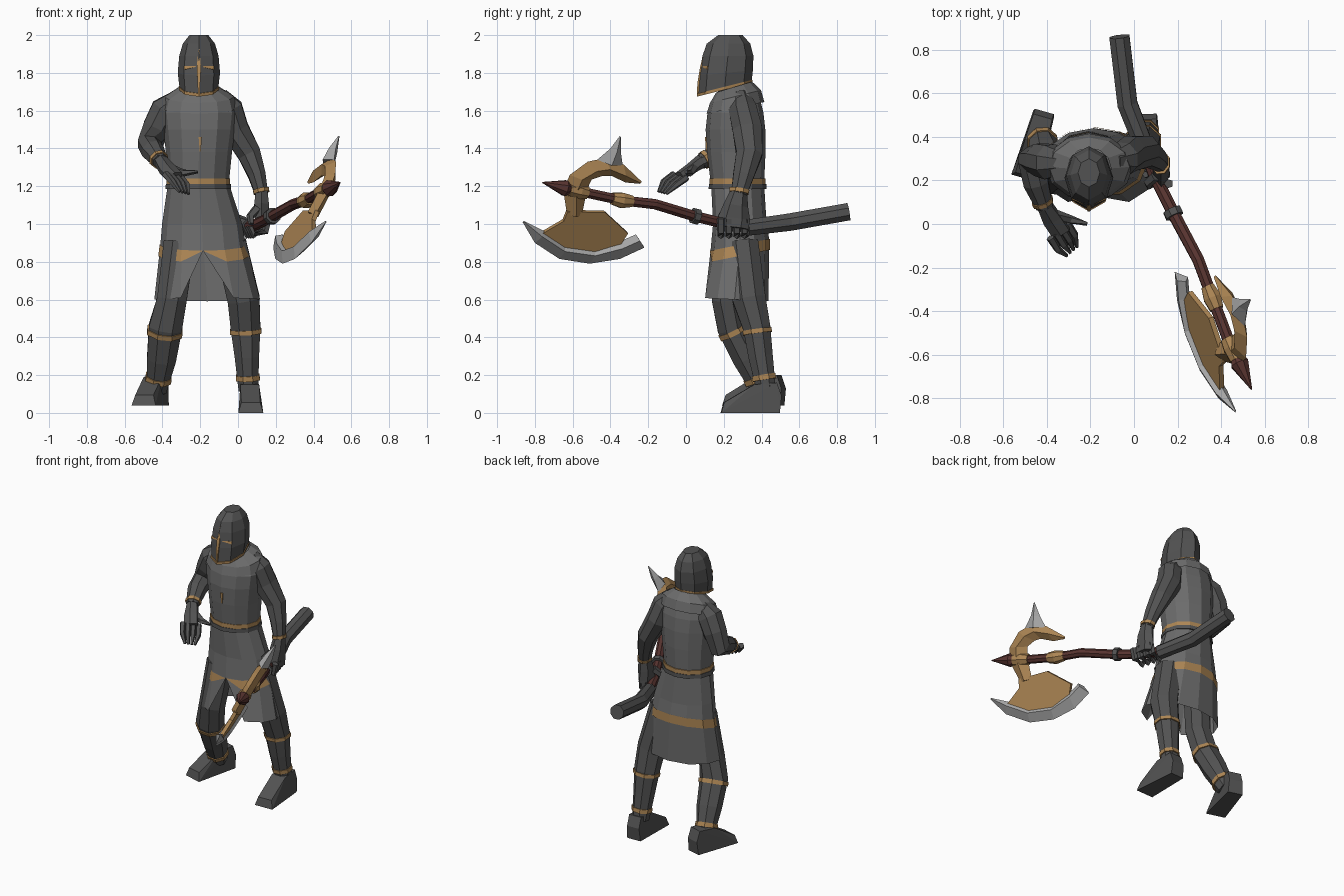
import bpy, bmesh
from math import sin, cos, pi, radians
from mathutils import Vector, Matrix


def material(name, r, g, b):
    m = bpy.data.materials.new(name)
    m.diffuse_color = (r, g, b, 1)
    return m


GOLD = material("gold_trim", .42, .24, .09)
WOOD = material("red_wood", .10, .035, .03)
STEEL = material("steel", .40, .40, .40)
CLOTH = material("grey_cloth", .15, .15, .15)
DARK = material("dark_leather", .085, .085, .085)


def finish(name, bm, mat):
    bmesh.ops.recalc_face_normals(bm, faces=bm.faces)
    me = bpy.data.meshes.new(name)
    bm.to_mesh(me)
    bm.free()
    me.materials.append(mat)
    ob = bpy.data.objects.new(name, me)
    bpy.context.collection.objects.link(ob)
    return ob


def skin(name, rings, mat, caps=True, slit=False):
    """Join equal rings with quads; slit drops the front vertex of the last ring."""
    bm = bmesh.new()
    vs = [[bm.verts.new(p) for p in r] for r in rings]
    n = len(vs[0])
    for k in range(len(vs) - 1):
        a, b = vs[k], vs[k + 1]
        for i in range(n):
            j = (i + 1) % n
            quad = [a[i], a[j], b[j], b[i]]
            if slit and k == len(vs) - 2:
                quad = [v for v in quad if v is not b[0]]
            bm.faces.new(quad)
    if slit:
        bm.verts.remove(vs[-1][0])
    if caps:
        bm.faces.new(vs[0])
        bm.faces.new(vs[-1])
    return finish(name, bm, mat)


def ring(cx, cy, cz, rx, ry, tilt=0, n=12):
    """Horizontal ellipse starting at the front; tilt lifts the back."""
    return [Vector((cx + rx * sin(2 * pi * i / n), cy - ry * cos(2 * pi * i / n),
                    cz - tilt * ry * cos(2 * pi * i / n))) for i in range(n)]


def tube(name, pts, mat, n=6):
    """Sweep an ellipse along points (x, y, z, r) or (x, y, z, rx, ry)."""
    c = [Vector(p[:3]) for p in pts]
    rings = []
    for i, p in enumerate(pts):
        t = (c[min(i + 1, len(c) - 1)] - c[max(i - 1, 0)]).normalized()
        u = (Vector((1, 0, 0)) - t * t.x).normalized()
        v = t.cross(u)
        rings.append([c[i] + u * p[3] * cos(2 * pi * (k + .5) / n)
                      + v * p[-1] * sin(2 * pi * (k + .5) / n) for k in range(n)])
    return skin(name, rings, mat)


def hull(name, pts, mat):
    bm = bmesh.new()
    for p in pts:
        bm.verts.new(p)
    bmesh.ops.convex_hull(bm, input=bm.verts)
    return finish(name, bm, mat)


# Helmet with rim and face cross
HX = -.207
skin("helmet", [ring(HX, .235, 2.0, .05, .065, 0, 8), ring(HX, .225, 1.955, .085, .115, 0, 8),
                ring(HX, .222, 1.89, .104, .135, 0, 8), ring(HX, .212, 1.80, .112, .142, .1, 8),
                ring(HX, .205, 1.715, .102, .142, .25, 8)], DARK)
skin("helmet_rim", [ring(HX, .205, 1.727, .107, .147, .25, 8),
                    ring(HX, .205, 1.711, .106, .147, .25, 8)], GOLD)
tube("face_cross_upright", [(HX, .103, 1.925, .004), (HX, .08, 1.83, .016, .008),
                            (HX, .066, 1.75, .01, .007), (HX, .062, 1.69, .007)], GOLD, 4)
tube("face_cross_arms", [(HX - .075, .12, 1.825, .013), (HX, .08, 1.835, .008),
                         (HX + .075, .12, 1.825, .013)], GOLD, 4)

# Torso, cowl and belt
tube("neck", [(HX, .25, 1.66, .085), (HX, .23, 1.80, .075)], DARK, 8)
skin("torso", [ring(-.205, .255, 1.715, .085, .085, .3), ring(-.205, .265, 1.66, .18, .12, .25),
               ring(-.205, .262, 1.59, .2, .148), ring(-.205, .262, 1.50, .19, .158),
               ring(-.207, .266, 1.38, .175, .155), ring(-.21, .273, 1.2, .16, .14)], CLOTH)
skin("cowl", [ring(-.205, .255, 1.725, .10, .095, .3), ring(-.205, .262, 1.675, .185, .135, .25),
              ring(-.205, .262, 1.615, .2, .153, .2)], CLOTH, caps=False)
skin("belt", [ring(-.21, .273, 1.24, .168, .149), ring(-.21, .273, 1.21, .168, .149)], GOLD)
skin("belt_strap", [ring(-.21, .273, 1.212, .172, .152), ring(-.21, .273, 1.185, .174, .153)], DARK)
tube("chest_emblem_upright", [(-.2, .105, 1.46, .012, .006), (-.2, .108, 1.385, .004)], GOLD, 4)
tube("chest_emblem_bar", [(-.24, .112, 1.44, .008), (-.16, .112, 1.44, .008)], GOLD, 4)

# Skirt, slit at the front, with its band
skin("skirt", [ring(-.21, .273, 1.22, .16, .14), ring(-.19, .285, 1.0, .212, .142),
               ring(-.185, .285, .89, .226, .155, .2), ring(-.163, .257, .6, .28, .18, -.05)],
     CLOTH, caps=False, slit=True)
skin("skirt_band", [ring(-.185, .285, .89, .230, .159, .2), ring(-.18, .28, .83, .242, .165, .2)],
     GOLD, caps=False, slit=True)

# Legs with bands
LEGS = {
    "right": [(-.31, .25, .9, .09), (-.35, .215, .6, .085), (-.385, .24, .45, .095, .08),
              (-.405, .32, .29, .083, .08), (-.43, .405, .12, .055, .06)],
    "left": [(-.04, .30, .9, .09), (.03, .335, .6, .092, .095), (.04, .375, .45, .085, .078),
             (.047, .395, .3, .07, .07), (.055, .425, .12, .056, .055)]}
for side, pts in LEGS.items():
    tube(side + "_leg", pts, DARK, 8)
    for label, a, b, f in (("knee", 2, 3, .05), ("ankle", 3, 4, .55)):
        p, q = Vector(pts[a][:3]), Vector(pts[b][:3])
        r = pts[a][3] * (1 - f) + pts[b][3] * f + .006
        ry = pts[a][-1] * (1 - f) + pts[b][-1] * f + .006
        tube(side + "_" + label + "_band",
             [(*p.lerp(q, f), r, ry), (*p.lerp(q, f + .15), r, ry)], GOLD, 8)

# Boots
FOOT = [(.066, -.235, 0), (.05, -.22, .055), (.055, -.1, .095), (.05, -.06, .15),
        (.045, .06, .16), (.045, .085, .09), (.05, .075, 0)]
for side, loc, yaw in (("right", (-.435, .435, .04), -16), ("left", (.06, .42, 0), 2)):
    m = Matrix.Translation(loc) @ Matrix.Rotation(radians(yaw), 4, 'Z')
    hull(side + "_boot", [m @ Vector((s * x, y, z)) for x, y, z in FOOT for s in (-1, 1)], DARK)

# Arms and cuffs
tube("right_arm", [(-.31, .28, 1.67, .05), (-.385, .285, 1.60, .085), (-.43, .295, 1.51, .08),
                   (-.468, .295, 1.42, .068, .075), (-.45, .19, 1.385, .062),
                   (-.41, .08, 1.33, .042)], DARK, 8)
tube("right_cuff", [(-.422, .11, 1.345, .053), (-.415, .093, 1.336, .05)], GOLD, 8)
tube("left_arm", [(-.10, .29, 1.68, .05), (-.05, .30, 1.61, .08), (-.015, .325, 1.5, .078, .085),
                  (.06, .335, 1.37, .066, .075), (.10, .305, 1.26, .05, .06),
                  (.125, .28, 1.16, .037, .045)], DARK, 8)
tube("left_cuff", [(.121, .283, 1.185, .046, .057), (.125, .28, 1.165, .045, .055)], GOLD, 8)

# Open hand
tube("right_palm", [(-.41, .085, 1.335, .038), (-.375, .02, 1.29, .05, .03),
                    (-.335, -.04, 1.25, .05, .026)], DARK)
w = Vector((.026, .022, -.006))
for i in range(4):
    o = w * (i - 1.5)
    p = [Vector(q) + o for q in ((-.345, -.03, 1.255), (-.31, -.085, 1.215))]
    e = Vector((-.285, -.125, 1.165)) + o * .6
    tube("right_finger_%d" % (i + 1), [(*p[0], .02), (*p[1], .018), (*e, .009)], DARK, 5)
tube("right_thumb", [(-.37, .045, 1.30, .026), (-.29, .02, 1.27, .02), (-.215, .0, 1.275, .009)], DARK, 5)

# Closed hand around the shaft
tube("left_palm", [(.125, .28, 1.17, .036, .045), (.125, .265, 1.10, .045, .065),
                   (.125, .255, 1.03, .04, .085), (.135, .25, .98, .028, .08)], DARK)
for i in range(4):
    y = .185 + i * .042
    x = .115 - i * .012
    tube("left_finger_%d" % (i + 1), [(x + .045, y, 1.03, .022), (x + .03, y, .96, .022),
                                     (x - .03, y, .94, .02), (x - .05, y, .985, .016)], DARK, 5)
tube("left_thumb", [(.10, .22, 1.08, .026), (.065, .19, 1.04, .022), (.07, .17, 1.0, .014)], DARK, 5)

# Axe shaft, grip and collars
tube("axe_grip", [(-.067, .86, 1.065, .05), (-.03, .55, 1.01, .05), (.06, .32, .98, .046)], DARK, 8)
tube("axe_shaft", [(.05, .35, .982, .032), (.10, .21, 1.0, .03), (.18, .05, 1.04, .03),
                   (.295, -.165, 1.105, .029), (.36, -.34, 1.125, .028), (.44, -.55, 1.17, .028),
                   (.48, -.64, 1.187, .03)], WOOD, 8)
tube("axe_point", [(.475, -.615, 1.185, .03), (.485, -.64, 1.19, .045), (.54, -.76, 1.22, .003)], WOOD, 8)
tube("shaft_ring", [(.173, .065, 1.037, .044), (.187, .035, 1.045, .044)], DARK, 8)
tube("shaft_collar", [(.337, -.285, 1.12, .032), (.36, -.34, 1.125, .044),
                      (.38, -.39, 1.135, .034)], GOLD, 8)
tube("head_socket", [(.43, -.525, 1.165, .036), (.45, -.565, 1.175, .044),
                     (.475, -.62, 1.185, .038)], GOLD, 8)

# Axe head: side profiles (y, z) laid on the slanted plane of the blade
NORMAL = Vector((1, .323, -.519)).normalized()


def on_plane(p):
    return Vector((-.3385 - .323 * p[0] + .519 * p[1], p[0], p[1]))


def ribbon(name, pairs, t, f, mat):
    """Blade of diamond section between outer and inner points, ridge at f."""
    rings = []
    for k, (a, b) in enumerate(pairs):
        a, b = on_plane(a), on_plane(b)
        h = NORMAL * min(t, (a - b).length * .4)
        m = a.lerp(b, f)
        rings.append([a, m + h, b, m - h])
    return skin(name, rings, mat)


ribbon("axe_crescent", [((-.63, 1.05), (-.55, 1.05)), ((-.65, 1.18), (-.525, 1.18)),
                        ((-.615, 1.26), (-.50, 1.235)), ((-.52, 1.33), (-.44, 1.255)),
                        ((-.425, 1.35), (-.395, 1.255)), ((-.33, 1.315), (-.32, 1.22)),
                        ((-.235, 1.225), (-.247, 1.213))], .032, .5, GOLD)
ribbon("axe_spike", [((-.47, 1.34), (-.335, 1.31)), ((-.40, 1.40), (-.345, 1.38)),
                     ((-.35, 1.467), (-.345, 1.46))], .036, .5, STEEL)
ribbon("axe_edge", [((-.865, 1.01), (-.855, 1.015)), ((-.80, .90), (-.755, .965)),
                    ((-.67, .815), (-.64, .89)), ((-.51, .79), (-.48, .868)),
                    ((-.35, .815), (-.34, .912)), ((-.22, .875), (-.265, .945))], .03, .7, STEEL)

PLATE = [(-.63, 1.07), (-.43, 1.065), (-.31, .955), (-.345, .9), (-.48, .855), (-.64, .875),
         (-.77, .95), (-.65, 1.02)]
skin("axe_plate", [[on_plane(p) + NORMAL * s for p in PLATE] for s in (-.012, .012)], GOLD)
